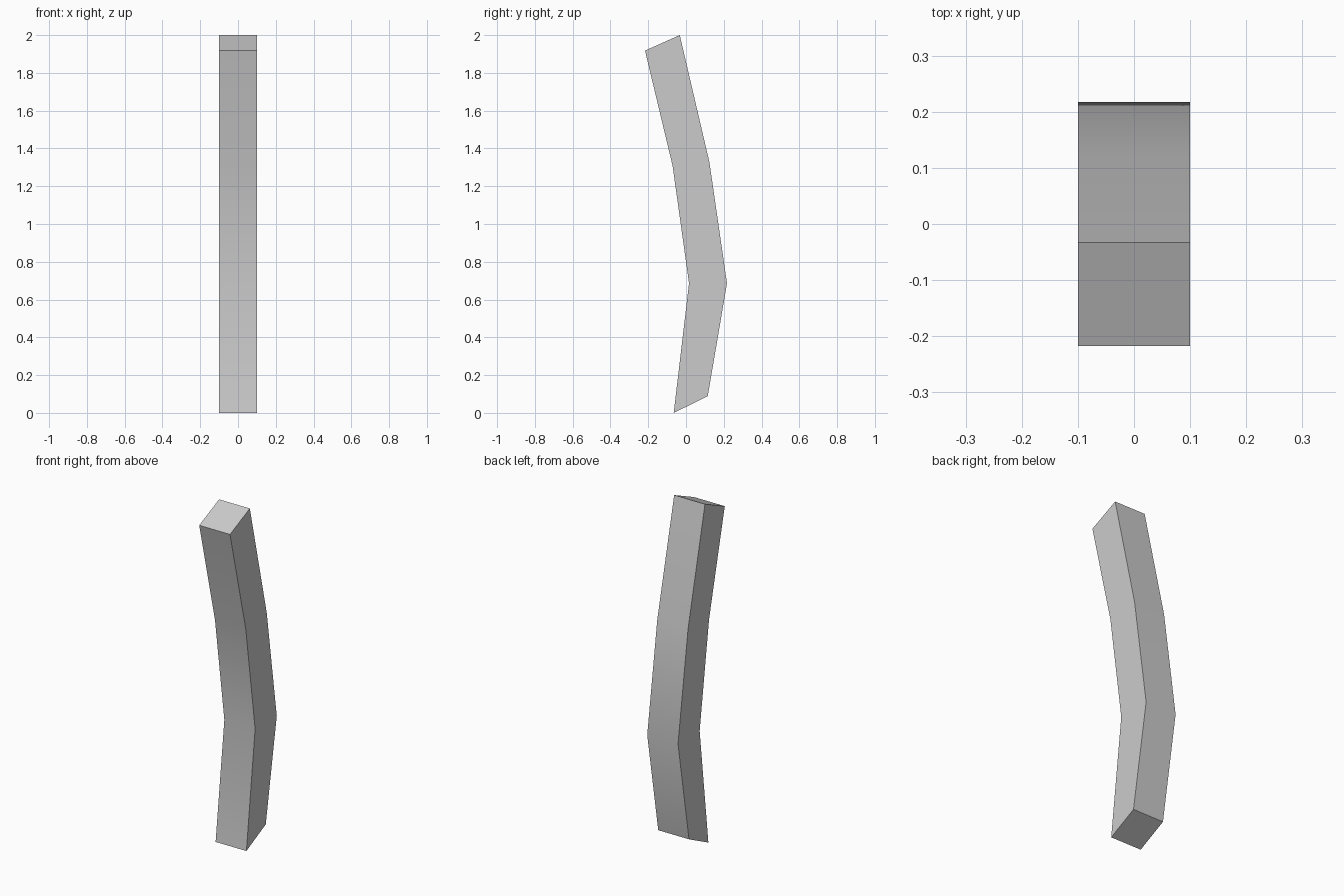
import bpy, bmesh
from math import radians

if "Cube" in bpy.data.objects:
    bpy.data.objects.remove(bpy.data.objects["Cube"])

# Cross-sections along the bent bar: front (y, z) and back (y, z)
sections = [
    ((-0.065, 0.0), (0.115, 0.088)),
    ((0.016, 0.686), (0.217, 0.686)),
    ((-0.071, 1.308), (0.124, 1.327)),
    ((-0.217, 1.918), (-0.033, 2.0)),
]
half_width = 0.1

# Bent square bar lofted through the sections
bm = bmesh.new()
rings = []
for (fy, fz), (by, bz) in sections:
    corners = [(-half_width, fy, fz), (half_width, fy, fz),
               (half_width, by, bz), (-half_width, by, bz)]
    rings.append([bm.verts.new(c) for c in corners])
for low, high in zip(rings, rings[1:]):
    for i in range(4):
        j = (i + 1) % 4
        bm.faces.new((low[i], low[j], high[j], high[i]))

# End caps
bm.faces.new(rings[0][::-1])
bm.faces.new(rings[-1])

mesh = bpy.data.meshes.new("bent_bar")
bm.to_mesh(mesh)
bm.free()
bar = bpy.data.objects.new("bent_bar", mesh)
bpy.context.collection.objects.link(bar)

# Smooth along the bends, sharp at the corners
bpy.context.view_layer.objects.active = bar
bar.select_set(True)
bpy.ops.object.shade_smooth_by_angle(angle=radians(30))
